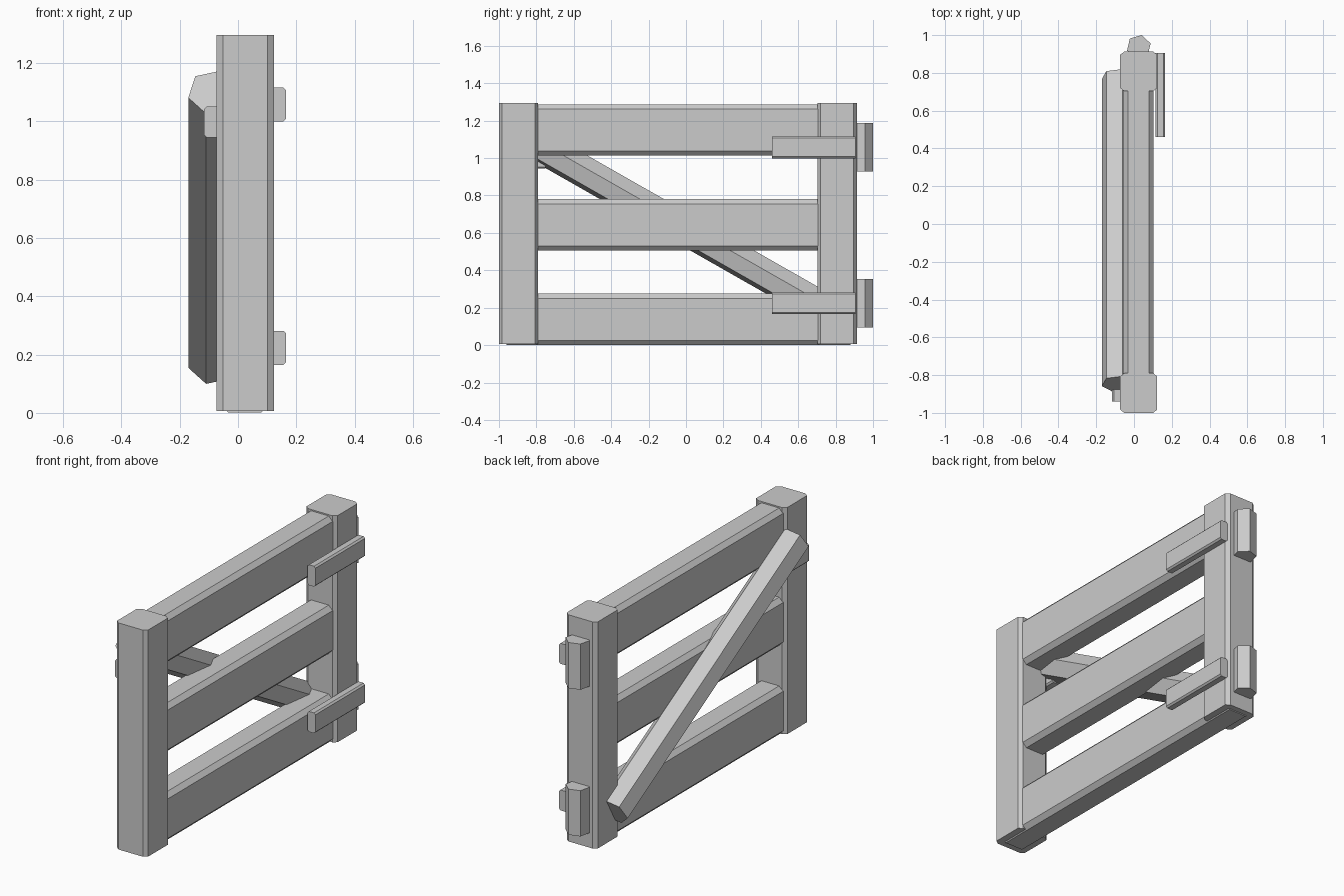
import bpy, bmesh
from math import cos, sin, radians
from mathutils import Vector

cube = bpy.data.objects.get("Cube")
if cube:
    bpy.data.objects.remove(cube, do_unlink=True)

grey = bpy.data.materials.new("plain_grey")
grey.use_nodes = True
colour = (0.6, 0.6, 0.6, 1)
grey.diffuse_color = colour
grey.node_tree.nodes["Principled BSDF"].inputs["Base Color"].default_value = colour


def prism(name, profile, start, end, u, v):
    """Sweep a closed profile, drawn on the u and v axes, from start to end."""
    bm = bmesh.new()
    rings = [[bm.verts.new(Vector(p) + u * a + v * b) for a, b in profile]
             for p in (start, end)]
    n = len(profile)
    for i in range(n):
        j = (i + 1) % n
        bm.faces.new((rings[0][i], rings[0][j], rings[1][j], rings[1][i]))
    for ring in rings:
        bm.faces.new(ring)
    bmesh.ops.recalc_face_normals(bm, faces=bm.faces)
    mesh = bpy.data.meshes.new(name)
    bm.to_mesh(mesh)
    bm.free()
    mesh.materials.append(grey)
    bpy.context.collection.objects.link(bpy.data.objects.new(name, mesh))


def chamfered(w, h, cw, ch):
    """Rectangle with its four corners cut off."""
    a, b = w / 2, h / 2
    return [(a, b - ch), (a - cw, b), (cw - a, b), (-a, b - ch),
            (-a, ch - b), (cw - a, -b), (a - cw, -b), (a, ch - b)]


def hexagon(radius, turn):
    return [(radius * cos(radians(turn + 60 * k)),
             radius * sin(radians(turn + 60 * k))) for k in range(6)]


X, Y, Z = Vector((1, 0, 0)), Vector((0, 1, 0)), Vector((0, 0, 1))

# Upright posts
for name, y in (("front_post", -0.895), ("back_post", 0.808)):
    prism(name, chamfered(0.196, 0.21, 0.022, 0.017),
          (0.025, y, 0.006), (0.025, y, 1.295), X, Y)

# Horizontal rails, set into the posts
for name, z in (("lower_rail", 0.138), ("middle_rail", 0.643), ("upper_rail", 1.15)):
    prism(name, chamfered(0.16, 0.275, 0.024, 0.025),
          (0.023, -0.96, z), (0.023, 0.88, z), X, Z)

# Six-sided diagonal brace across the back of the rails
top, foot = Vector((-0.085, -0.848, 1.099)), Vector((-0.085, 0.778, 0.173))
axis = (foot - top).normalized()
prism("diagonal_brace", hexagon(0.088, 14), top, foot, X, X.cross(axis))

# Hinge straps and six-sided hinge pins
for level, z in (("lower", 0.223), ("upper", 1.057)):
    prism(level + "_hinge_strap", chamfered(0.05, 0.116, 0.009, 0.009),
          (0.14, 0.46, z), (0.14, 0.906, z), X, Z)
    prism(level + "_hinge_pin", hexagon(0.065, 17),
          (0.0255, 0.937, z - 0.13), (0.0255, 0.937, z + 0.13), X, Y)

# Latch block behind the front post
prism("latch", chamfered(0.05, 0.106, 0.009, 0.009),
      (-0.091, -0.94, 0.997), (-0.091, -0.75, 0.997), X, Z)
